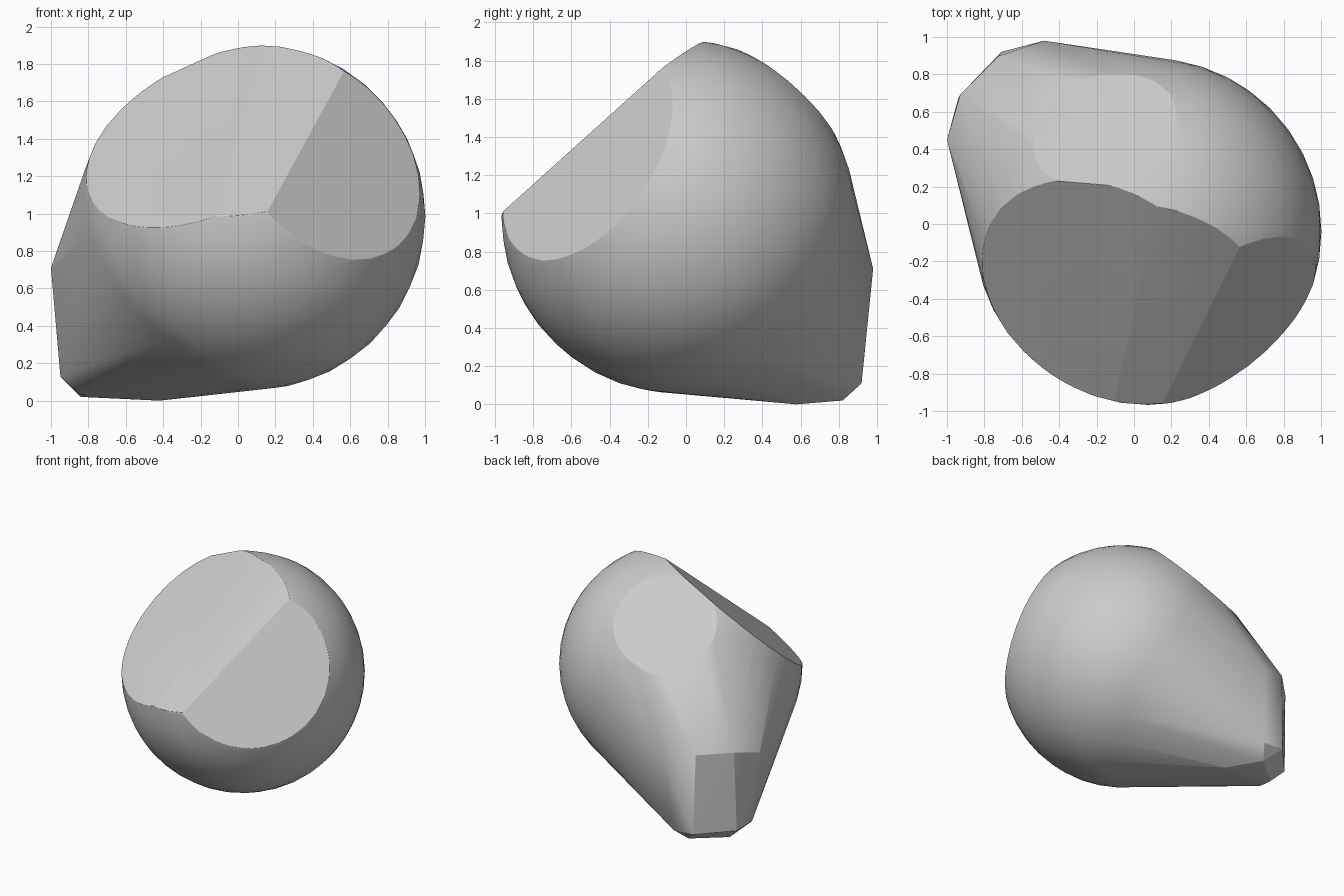
import bpy, bmesh
from mathutils import Vector, Matrix

cube = bpy.data.objects.get("Cube")
if cube:
    bpy.data.objects.remove(cube, do_unlink=True)

# Single matte grey
grey = bpy.data.materials.new("stone_grey")
grey.use_nodes = True
colour = (0.6, 0.6, 0.6, 1)
grey.diffuse_color = colour
grey.node_tree.nodes["Principled BSDF"].inputs["Base Color"].default_value = colour

CENTRE = Vector((0.075, -0.04, 0.985))
RADIUS = 0.927

# Corners of the blunt foot reaching down to the back
FOOT = [(-1, .45, .71), (-.93, .69, .78), (-.72, .9, .78), (-.48, .98, .71),
        (-.95, .48, .13), (-.94, .67, .12), (-.71, .92, .12), (-.53, .92, .11),
        (-.84, .5, .03), (-.84, .62, .02), (-.6, .82, .02), (-.42, .58, 0)]

# Flat cuts: direction and distance from the ball centre
CUTS = [((-.385, -.56, .74), .58),      # broad front face
        ((.56, -.69, .46), .69),        # right front face
        ((-.08, -.645, .76), .605),     # strip between them
        ((-.27, .63, .7), .835)]        # shallow back flat


def wrap(bm):
    """Replace the geometry by its convex hull."""
    bmesh.ops.delete(bm, geom=bm.edges[:], context='EDGES_FACES')
    bmesh.ops.convex_hull(bm, input=bm.verts[:])
    inner = [v for v in bm.verts if not v.link_faces]
    bmesh.ops.delete(bm, geom=inner, context='VERTS')


# Round body stretched over the foot
bm = bmesh.new()
bmesh.ops.create_icosphere(bm, subdivisions=4, radius=RADIUS,
                           matrix=Matrix.Translation(CENTRE))
for corner in FOOT:
    bm.verts.new(corner)
wrap(bm)

# Slice the flats, closing the body after each one
for direction, distance in CUTS:
    normal = Vector(direction).normalized()
    bmesh.ops.bisect_plane(bm, geom=bm.verts[:] + bm.edges[:] + bm.faces[:],
                           plane_co=CENTRE + normal * distance,
                           plane_no=normal, clear_outer=True)
    bmesh.ops.remove_doubles(bm, verts=bm.verts[:], dist=0.015)
    wrap(bm)
bmesh.ops.dissolve_limit(bm, angle_limit=0.02, verts=bm.verts[:],
                         edges=bm.edges[:])
bmesh.ops.recalc_face_normals(bm, faces=bm.faces[:])

mesh = bpy.data.meshes.new("stone_body")
bm.to_mesh(mesh)
bm.free()
mesh.materials.append(grey)
body = bpy.data.objects.new("stone_body", mesh)
bpy.context.collection.objects.link(body)
mesh.shade_smooth()

# Soft rim around the cuts, flat faces kept flat
bevel = body.modifiers.new("soft_rim", 'BEVEL')
bevel.width = 0.03
bevel.segments = 3
bevel.limit_method = 'ANGLE'
bevel.angle_limit = 0.4
weighted = body.modifiers.new("even_shading", 'WEIGHTED_NORMAL')
weighted.keep_sharp = False
